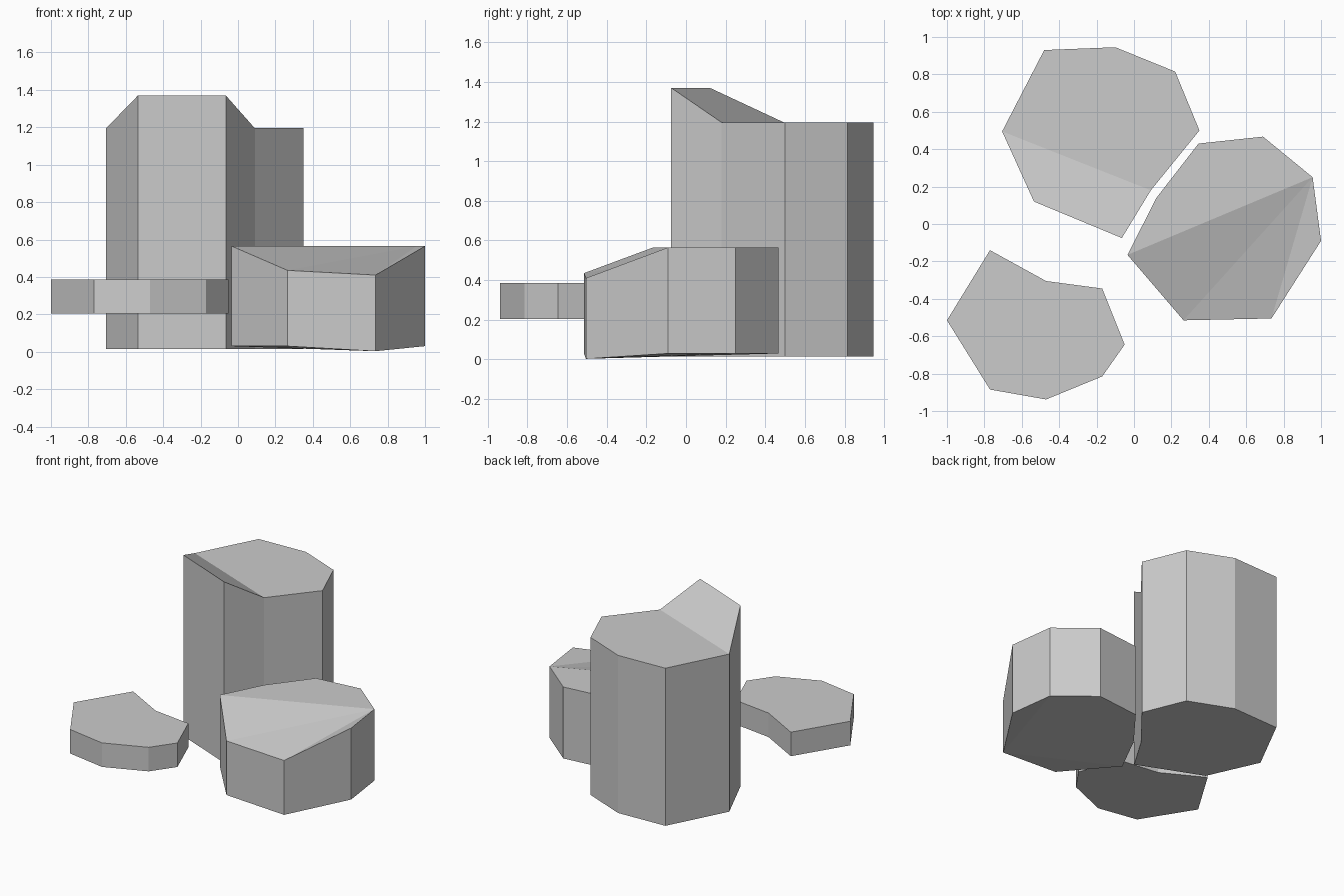
import bpy

if "Cube" in bpy.data.objects:
    bpy.data.objects.remove(bpy.data.objects["Cube"])


def prism(name, outline, bottom, top, low=None, high=None, top_faces=None, bottom_faces=None):
    """Upright stone from an outline (counter-clockwise), with optional per-corner heights."""
    n = len(outline)
    low, high = low or {}, high or {}
    verts = [(x, y, low.get(i, bottom)) for i, (x, y) in enumerate(outline)]
    verts += [(x, y, high.get(i, top)) for i, (x, y) in enumerate(outline)]
    faces = [(i, (i + 1) % n, (i + 1) % n + n, i + n) for i in range(n)]
    for f in top_faces or [range(n)]:
        faces.append([i + n for i in f])
    for f in bottom_faces or [range(n)]:
        faces.append(list(reversed(list(f))))
    mesh = bpy.data.meshes.new(name)
    mesh.from_pydata(verts, [], faces)
    mesh.update()
    obj = bpy.data.objects.new(name, mesh)
    bpy.context.collection.objects.link(obj)
    return obj


def fan(start, n=8):
    """Triangle fan around one corner of an n-sided outline."""
    return [(start, (start + k) % n, (start + k + 1) % n) for k in range(1, n - 1)]


# Tall column: two front corners rise above the flat top
prism("tall_column",
      [(-0.535, 0.12), (-0.065, -0.075), (0.09, 0.18), (0.35, 0.50),
       (0.22, 0.815), (-0.10, 0.945), (-0.48, 0.93), (-0.705, 0.495)],
      0.015, 1.195, high={0: 1.37, 1: 1.37},
      top_faces=[(0, 1, 2, 7), (2, 3, 4, 5, 6, 7)])

# Medium column: top slopes down at the front
prism("medium_column",
      [(-0.035, -0.165), (0.265, -0.515), (0.735, -0.505), (1.0, -0.09),
       (0.955, 0.25), (0.69, 0.467), (0.345, 0.43), (0.12, 0.14)],
      0.03, 0.565, low={2: 0.003}, high={1: 0.435, 2: 0.41},
      top_faces=[(4, 5, 6, 7, 0), (4, 0, 1), (4, 1, 2), (4, 2, 3)],
      bottom_faces=fan(2))

# Low floating slab
prism("low_slab",
      [(-1.0, -0.515), (-0.77, -0.885), (-0.47, -0.938), (-0.17, -0.815),
       (-0.05, -0.645), (-0.17, -0.345), (-0.47, -0.305), (-0.77, -0.14)],
      0.205, 0.385)
